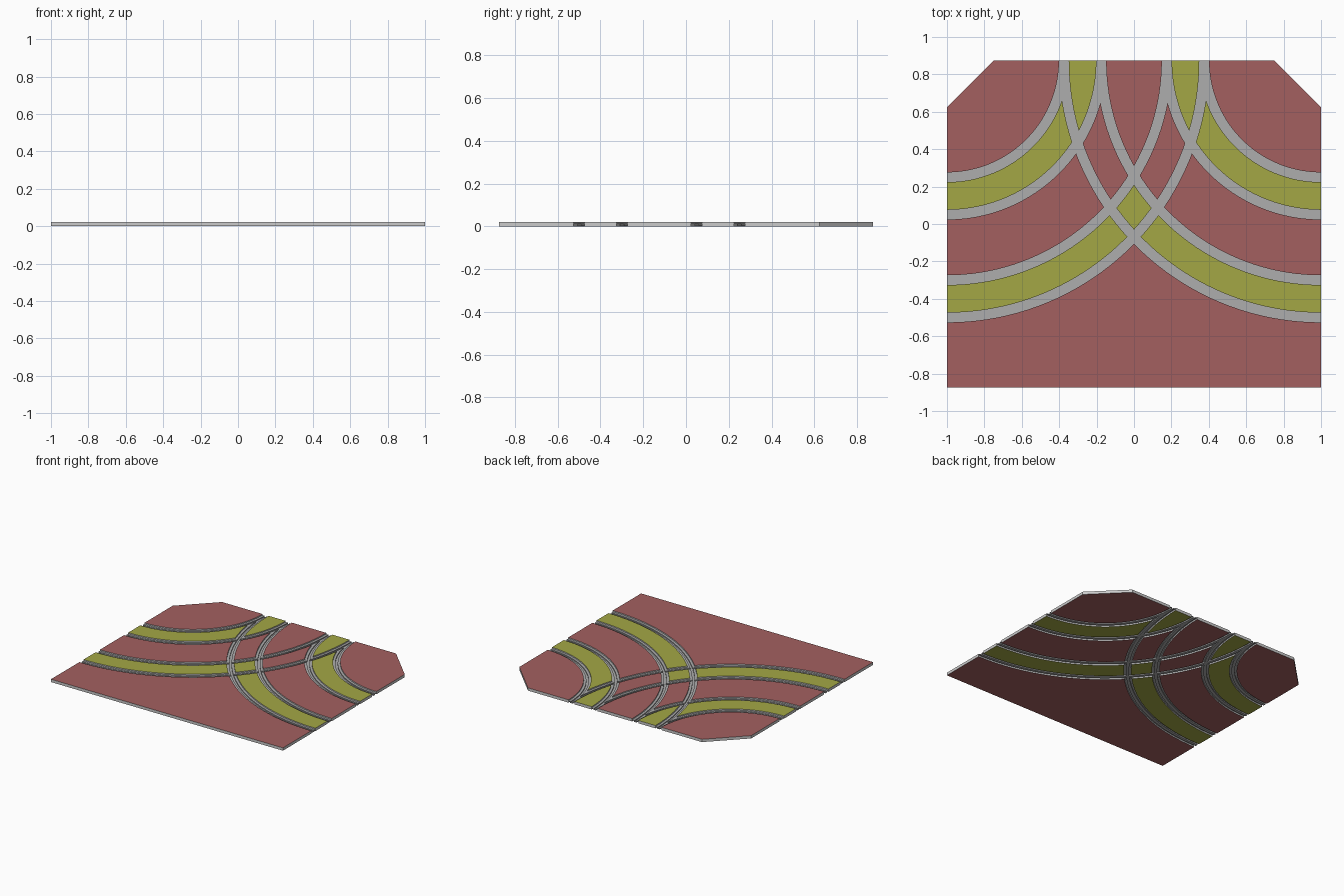
import bpy, bmesh, math
from mathutils import Vector, geometry

if "Cube" in bpy.data.objects:
    bpy.data.objects.remove(bpy.data.objects["Cube"])

TOP = 0.022
RADII = (0.625, 0.825, 1.175, 1.375)   # rail centre lines, same for both curves
HALF, WALL, GROOVE = 0.026, 0.011, 0.008   # half widths: slot, groove wall, groove
CENTRES = (Vector((-1, 0.875)), Vector((1, 0.875)))
STEPS = 40


def material(name, rgb):
    m = bpy.data.materials.new(name)
    m.diffuse_color = (*rgb, 1)
    m.use_nodes = True
    m.node_tree.nodes["Principled BSDF"].inputs["Base Color"].default_value = m.diffuse_color
    return m


# plan drawing: plate outline plus the edges of every curved rail
points = [Vector(p) for p in ((-1, -0.875), (1, -0.875), (1, 0.625),
                              (0.75, 0.875), (-0.75, 0.875), (-1, 0.625))]
edges = [(i, (i + 1) % 6) for i in range(6)]
for centre in CENTRES:
    side = -centre.x
    for r in RADII:
        for off in (-HALF, -WALL, -GROOVE, GROOVE, WALL, HALF):
            start = len(points)
            for i in range(STEPS + 1):
                a = math.pi / 2 * i / STEPS
                points.append(centre + (r + off) * Vector((side * math.sin(a), -math.cos(a))))
            edges += [(start + i, start + i + 1) for i in range(STEPS)]

verts, _, tris, *_ = geometry.delaunay_2d_cdt(points, edges, [], 1, 1e-5)


def classify(p):
    """Name the part covering a plan position."""
    a, b = ((p - c).length for c in CENTRES)
    gap = min(abs(d - r) for d in (a, b) for r in RADII)
    for limit, part in ((GROOVE, "rail_groove"), (WALL, "groove_walls"), (HALF, "rail_edges")):
        if gap < limit:
            return part
    for near, far in ((a, b), (b, a)):
        if RADII[0] < near < RADII[1]:
            return "track_bed"
        if RADII[2] < near < RADII[3] and far > RADII[2]:
            return "track_bed"
    return "paving"


groups = {}
for t in tris:
    p = (verts[t[0]] + verts[t[1]] + verts[t[2]]) / 3
    groups.setdefault(classify(p), []).append(t)


def slab(name, z0, z1, mats):
    """Extrude one group of plan faces; walls use the last material."""
    bm = bmesh.new()
    made = {}
    for t in groups[name]:
        for i in t:
            if i not in made:
                made[i] = bm.verts.new((verts[i].x, verts[i].y, z0))
        bm.faces.new([made[i] for i in t])
    ext = bmesh.ops.extrude_face_region(bm, geom=bm.faces[:], use_keep_orig=True)
    for v in ext["geom"]:
        if isinstance(v, bmesh.types.BMVert):
            v.co.z = z1
    bmesh.ops.recalc_face_normals(bm, faces=bm.faces[:])
    for f in bm.faces:
        if mats and abs(f.normal.z) < 0.5:
            f.material_index = len(mats) - 1
    mesh = bpy.data.meshes.new(name)
    bm.to_mesh(mesh)
    bm.free()
    for m in mats:
        mesh.materials.append(m)
    bpy.context.collection.objects.link(bpy.data.objects.new(name, mesh))


grey = material("concrete_side", (0.55, 0.55, 0.55))
steel = material("rail_steel", (0.42, 0.42, 0.42))
# paving slabs and the beds between the rails
slab("paving", 0, TOP, [material("red_paving", (0.37, 0.118, 0.118)), grey])
slab("track_bed", 0, TOP, [material("yellow_bed", (0.37, 0.39, 0.059)), grey])
# sunken rails: thin ledges on both sides of a deeper groove
slab("rail_edges", 0.011, 0.013, [steel])
slab("groove_walls", 0.002, 0.013, [steel])
slab("rail_groove", 0.002, 0.005, [steel])
